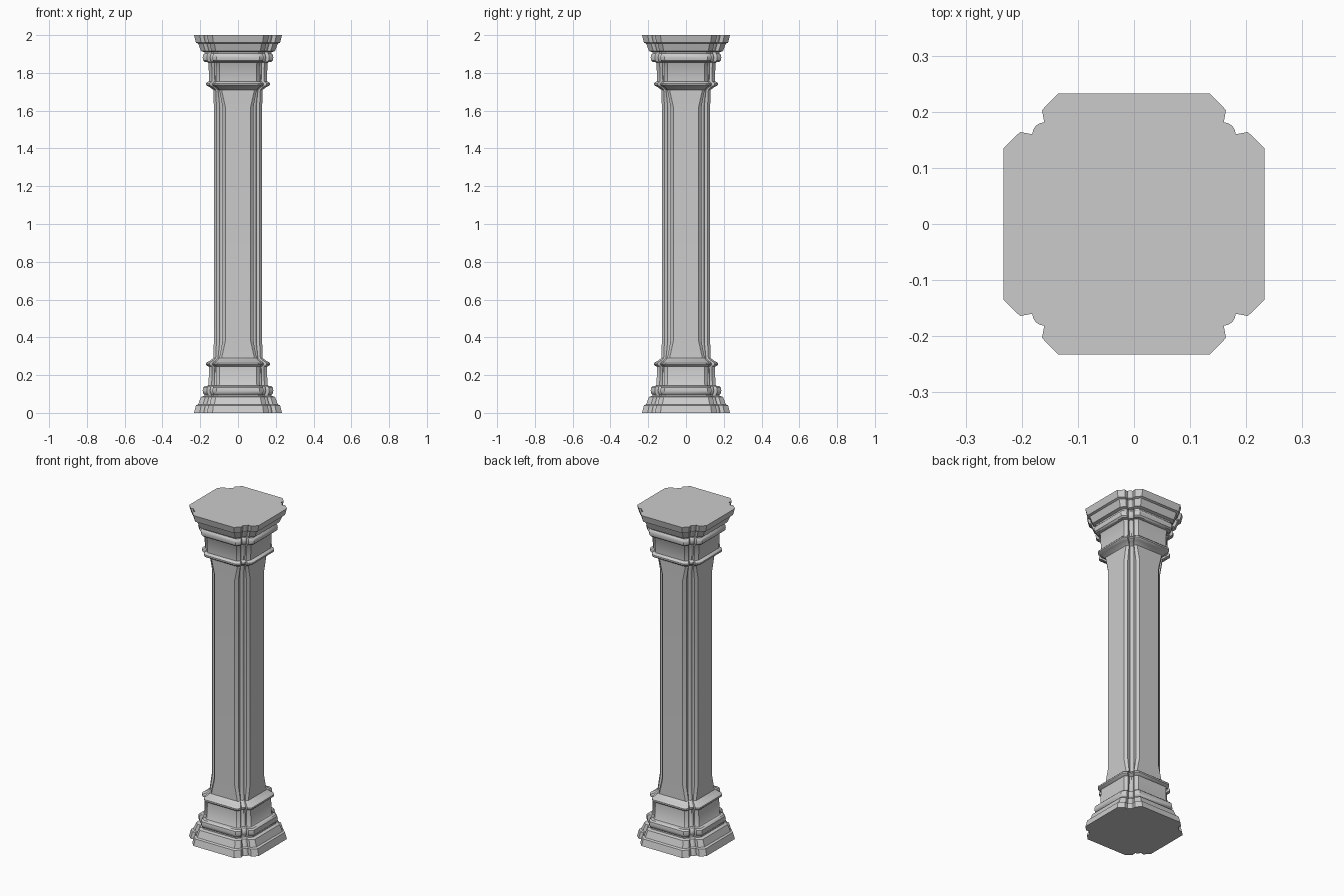
import bpy, bmesh

if "Cube" in bpy.data.objects:
    bpy.data.objects.remove(bpy.data.objects["Cube"])

# Half-corner of the plan, from flat face to diagonal: (x, y) points
WIDE = [(.233, .135), (.203, .164), (.1815, .160), (.1795, .168), (.175, .175)]
STOP = [(.130, .087), (.118, .099), (.106, .091), (.1055, .097), (.103, .103)]
SHAFT = [(.128, .067), (.114, .082), (.097, .080), (.0965, .0885), (.093, .093)]


def section(h):
    """Plan of the mouldings for a given half-width."""
    t = (h - .130) / (.233 - .130)
    return [(a + (c - a) * t, b + (d - b) * t) for (a, b), (c, d) in zip(STOP, WIDE)]


def full_ring(half):
    """Mirror across the diagonal, then turn four times."""
    corner = half + [(y, x) for x, y in reversed(half[:-1])]
    ring = []
    for _ in range(4):
        ring += corner
        corner = [(-y, x) for x, y in corner]
    return ring


def loft(name, levels, cap_first=False):
    bm = bmesh.new()
    rings = [[bm.verts.new((x, y, z)) for x, y in full_ring(half)] for half, z in levels]
    n = len(rings[0])
    for r0, r1 in zip(rings, rings[1:]):
        for i in range(n):
            j = (i + 1) % n
            bm.faces.new((r0[i], r0[j], r1[j], r1[i]))
    if cap_first:
        bm.faces.new(list(reversed(rings[0])))
    bmesh.ops.recalc_face_normals(bm, faces=bm.faces)
    mesh = bpy.data.meshes.new(name)
    bm.to_mesh(mesh)
    bm.free()
    ob = bpy.data.objects.new(name, mesh)
    bpy.context.collection.objects.link(ob)
    bpy.ops.object.select_all(action='DESELECT')
    bpy.context.view_layer.objects.active = ob
    ob.select_set(True)
    bpy.ops.object.shade_smooth_by_angle(angle=.6)
    return ob


# Moulding profile: (half-width, height) of plinth, steps, torus, neck, ring
PROFILE = [(.233, 0), (.223, .04), (.211, .045), (.196, .085), (.178, .09),
           (.178, .098), (.184, .104), (.187, .118), (.184, .134), (.176, .142),
           (.160, .144), (.156, .15), (.153, .245), (.163, .249), (.169, .255),
           (.169, .264), (.163, .270), (.155, .272), (.130, .29)]

# Base and its upside-down twin, the capital
loft("column_base", [(section(h), z) for h, z in PROFILE], True)
loft("column_capital", [(section(h), 2 - z) for h, z in PROFILE], True)

# Chamfered shaft with tapered stops at both ends
loft("column_shaft", [(STOP, .29), (SHAFT, .38), (SHAFT, 1.62), (STOP, 1.71)])
